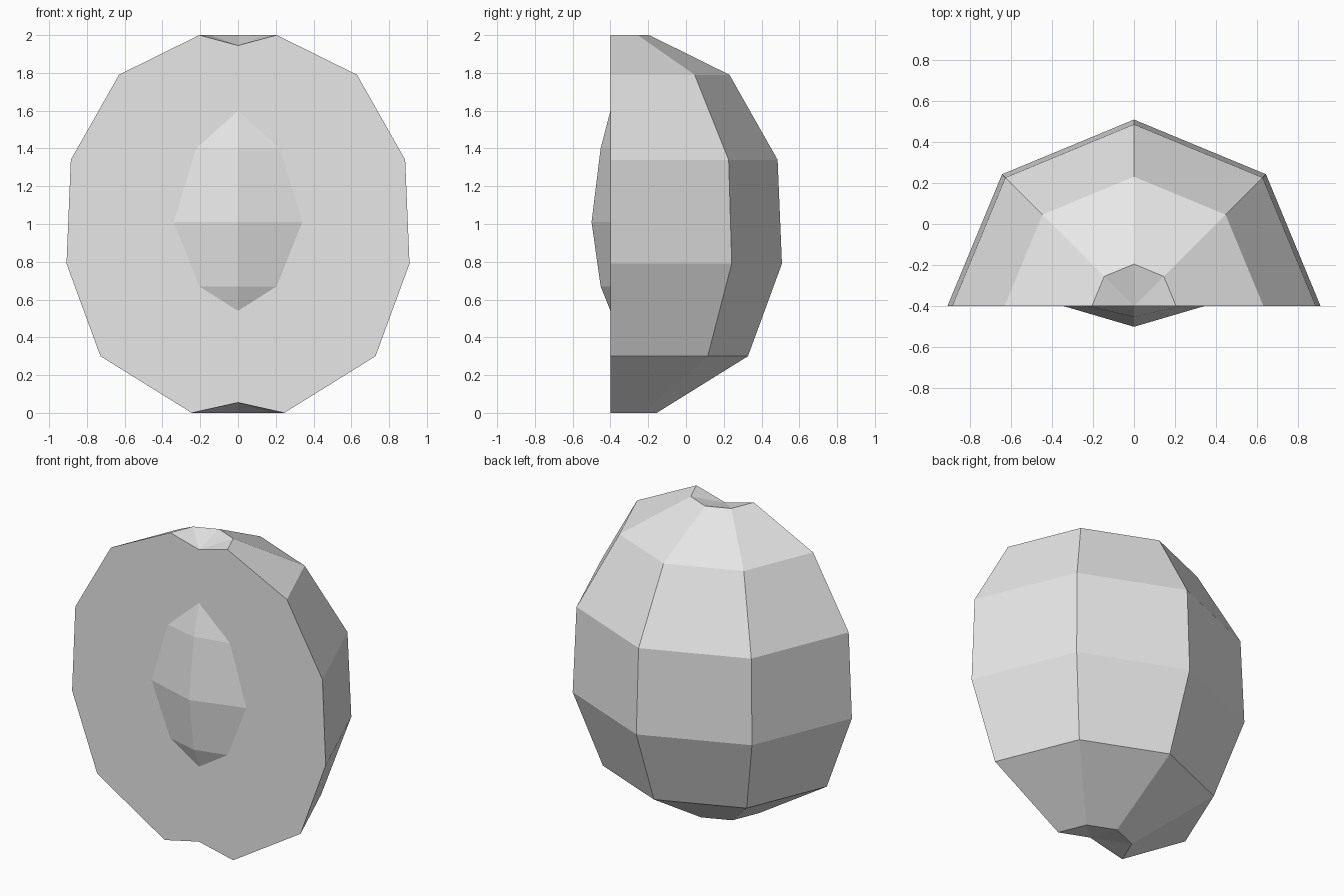
import bpy, bmesh, math

cube = bpy.data.objects.get("Cube")
if cube:
    bpy.data.objects.remove(cube, do_unlink=True)

CUT_Y = -0.40  # plane of the cut face

grey = bpy.data.materials.new("light grey")
grey.use_nodes = True
grey.diffuse_color = (0.8, 0.8, 0.8, 1)
grey.node_tree.nodes["Principled BSDF"].inputs["Base Color"].default_value = (0.8, 0.8, 0.8, 1)

# Profiles from bottom to top: height, half width, depth
flesh_rows = [(0.055, 0, 0), (0, 0.245, 0.245), (0.30, 0.728, 0.728), (0.79, 0.908, 0.908),
              (1.34, 0.885, 0.885), (1.79, 0.63, 0.63), (2.0, 0.205, 0.205), (1.945, 0, 0)]
stone_rows = [(0.54, 0, 0), (0.67, 0.205, 0.052), (1.01, 0.34, 0.10),
              (1.40, 0.222, 0.052), (1.60, 0, 0)]


def half_lathe(bm, rows, start, steps):
    """Sweep a profile through half a turn about the cut plane."""
    rings = []
    for z, w, d in rows:
        angles = [start + math.pi * i / steps for i in range(steps + 1)]
        rings.append([bm.verts.new((w * math.cos(a), CUT_Y + d * math.sin(a), z)) for a in angles])
    for low, high in zip(rings, rings[1:]):
        for i in range(steps):
            bm.faces.new((low[i], low[i + 1], high[i + 1], high[i]))


def finish(bm, name):
    bmesh.ops.remove_doubles(bm, verts=bm.verts, dist=0.0001)
    mesh = bpy.data.meshes.new(name)
    bm.to_mesh(mesh)
    bm.free()
    mesh.materials.append(grey)
    obj = bpy.data.objects.new(name, mesh)
    bpy.context.collection.objects.link(obj)


# Halved fruit: faceted skin plus a flat cut face around the stone
bm = bmesh.new()
half_lathe(bm, flesh_rows, 0, 4)
outline = flesh_rows + stone_rows[::-1]
for side in (1, -1):
    ring = [bm.verts.new((side * w, CUT_Y, z)) for z, w, d in outline]
    bm.faces.new(ring[::side])
finish(bm, "fruit_half")

# Faceted stone bulging from the cut face
bm = bmesh.new()
half_lathe(bm, stone_rows, math.pi, 2)
finish(bm, "stone")
